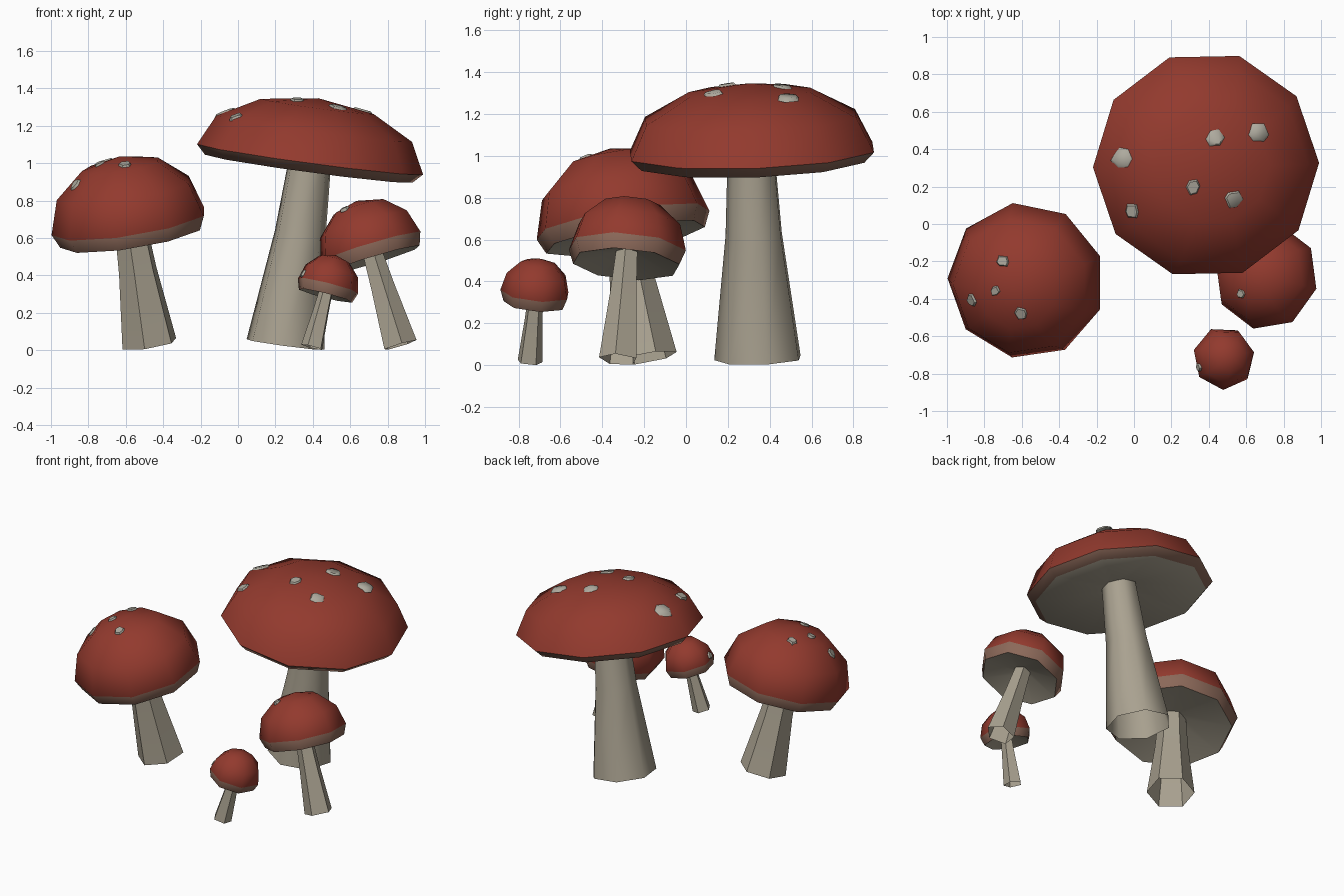
import bpy, bmesh, math, random
from mathutils import Vector, Matrix

if "Cube" in bpy.data.objects:
    bpy.data.objects.remove(bpy.data.objects["Cube"])

random.seed(4)


def material(name, rgb):
    m = bpy.data.materials.new(name)
    m.diffuse_color = (*rgb, 1)
    m.use_nodes = True
    m.node_tree.nodes["Principled BSDF"].inputs["Base Color"].default_value = m.diffuse_color
    return m


RED = material("cap_red", (0.29, 0.042, 0.027))
LIP = material("cap_edge", (0.26, 0.14, 0.10))
CREAM = material("stem_cream", (0.40, 0.36, 0.28))
GREY = material("patch_grey", (0.42, 0.40, 0.34))


def lathe(name, profile, sides, phase, mats, matrix):
    """Revolve (radius, height) points; mats holds one material per profile segment."""
    bm = bmesh.new()
    rings = []
    for r, z in profile:
        if r == 0:
            rings.append([bm.verts.new((0, 0, z))] * sides)
        else:
            rings.append([bm.verts.new((r * math.cos(phase + math.tau * i / sides),
                                        r * math.sin(phase + math.tau * i / sides), z))
                          for i in range(sides)])
    slots = list(dict.fromkeys(mats))
    for a, b, mat in zip(rings, rings[1:], mats):
        for i in range(sides):
            j = (i + 1) % sides
            f = bm.faces.new(dict.fromkeys((a[i], a[j], b[j], b[i])))
            f.material_index = slots.index(mat)
    bm.transform(matrix)
    return finish(name, bm, slots)


def finish(name, bm, slots):
    me = bpy.data.meshes.new(name)
    bm.to_mesh(me)
    bm.free()
    for m in slots:
        me.materials.append(m)
    ob = bpy.data.objects.new(name, me)
    bpy.context.collection.objects.link(ob)
    bpy.ops.object.select_all(action='DESELECT')
    ob.select_set(True)
    bpy.context.view_layer.objects.active = ob
    bpy.ops.object.shade_smooth_by_angle(angle=math.radians(55))
    return ob


def patch(name, cap, x, y, size):
    """Small raised irregular hexagon lying on the cap below (x, y)."""
    hit, loc, normal, _ = cap.ray_cast(Vector((x, y, 3)), Vector((0, 0, -1)))
    if not hit:
        return
    bm = bmesh.new()
    outer, inner = [], []
    for i in range(6):
        a = math.tau * i / 6 + random.uniform(-0.2, 0.2)
        r = size * random.uniform(0.85, 1.15)
        d = Vector((math.cos(a), math.sin(a), 0))
        outer.append(bm.verts.new(d * r - Vector((0, 0, 0.006))))
        inner.append(bm.verts.new(d * r * 0.75 + Vector((0, 0, 0.011))))
    for i in range(6):
        j = (i + 1) % 6
        bm.faces.new((outer[i], outer[j], inner[j], inner[i]))
    bm.faces.new(inner)
    turn = Vector((0, 0, 1)).rotation_difference(normal).to_matrix().to_4x4()
    bm.transform(Matrix.Translation(loc) @ turn)
    finish(name, bm, [GREY])


def mushroom(name, rim, lean, length, radius, dome, lip, sides, phase, stem, stem_sides, stem_phase, spots):
    axis = Vector((*lean, 1)).normalized()
    turn = Vector((0, 0, 1)).rotation_difference(axis).to_matrix().to_4x4()
    place = Matrix.Translation(Vector(rim)) @ turn
    lip_r, lip_z = lip
    hollow = lip_z + 0.06
    # cap: hollow underside, pale lip, elliptical dome
    prof = [(0, hollow), (stem[2] * 0.9, hollow), (lip_r, lip_z)]
    prof += [(radius * math.cos(math.radians(t)), dome * math.sin(math.radians(t))) for t in (0, 30, 60)]
    prof.append((0, dome))
    cap = lathe(name + "_cap", prof, sides, math.radians(phase),
                [CREAM, CREAM, LIP, RED, RED, RED], place)
    # stem: flared tube, open at the foot
    base, mid, top = stem
    lathe(name + "_stem", [(base, -length), (mid, -length * 0.4), (top, hollow + 0.01)],
          stem_sides, math.radians(stem_phase), [CREAM, CREAM], place)
    for i, s in enumerate(spots):
        patch(f"{name}_patch_{i + 1}", cap, *s)


mushroom("large_mushroom", (0.385, 0.315, 1.02), (0.135, -0.035), 1.0,
         0.61, 0.33, (0.56, -0.05), 10, 1,
         (0.215, 0.14, 0.115), 7, 10,
         [(-0.06, 0.353, 0.068), (-0.01, 0.07, 0.045), (0.316, 0.198, 0.047),
          (0.433, 0.455, 0.056), (0.663, 0.487, 0.062), (0.53, 0.134, 0.056)])
mushroom("left_mushroom", (-0.577, -0.303, 0.68), (-0.159, -0.167), 0.663,
         0.425, 0.365, (0.39, -0.075), 9, 19,
         (0.155, 0.108, 0.09), 6, 20,
         [(-0.70, -0.20, 0.036), (-0.743, -0.358, 0.03),
          (-0.866, -0.406, 0.045), (-0.604, -0.48, 0.04)])
mushroom("right_mushroom", (0.708, -0.28, 0.55), (-0.30, 0.08), 0.548,
         0.288, 0.26, (0.262, -0.07), 8, -14,
         (0.095, 0.067, 0.054), 5, -10,
         [(0.572, -0.374, 0.028)])
mushroom("small_mushroom", (0.48, -0.718, 0.345), (0.25, 0.09), 0.341,
         0.17, 0.17, (0.15, -0.055), 7, 11,
         (0.062, 0.045, 0.036), 5, 30,
         [(0.35, -0.765, 0.025)])
